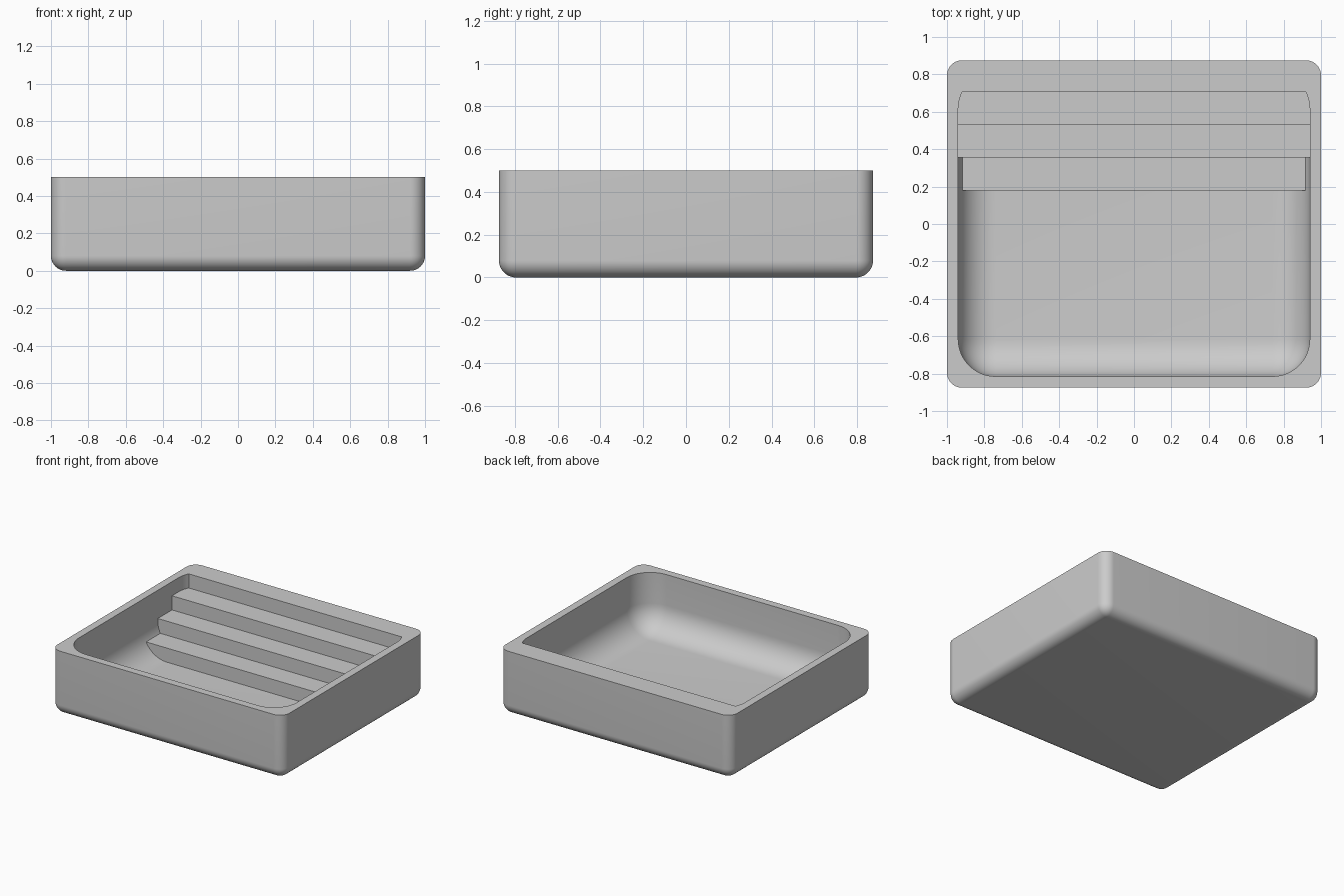
import bpy
import bmesh
import math

default_cube = bpy.data.objects.get("Cube")
if default_cube:
    bpy.data.objects.remove(default_cube, do_unlink=True)

WALL = 0.06
WIDTH, DEPTH, HEIGHT = 2.0, 1.75, 0.5

grey = bpy.data.materials.new("plain grey")
grey.use_nodes = True
colour = (0.6, 0.6, 0.6, 1)
grey.diffuse_color = colour
grey.node_tree.nodes["Principled BSDF"].inputs["Base Color"].default_value = colour


def add_object(name, bm):
    bmesh.ops.recalc_face_normals(bm, faces=bm.faces)
    mesh = bpy.data.meshes.new(name)
    bm.to_mesh(mesh)
    bm.free()
    mesh.materials.append(grey)
    obj = bpy.data.objects.new(name, mesh)
    bpy.context.collection.objects.link(obj)
    return obj


def rounded_tub(name, width, depth, bottom, top, radius):
    """Box with a flat sharp top and every other edge rounded."""
    bm = bmesh.new()
    bmesh.ops.create_cube(bm, size=1)
    for v in bm.verts:
        v.co = (v.co.x * width, v.co.y * depth, top if v.co.z > 0 else bottom)
    edges = [e for e in bm.edges if min(v.co.z for v in e.verts) < top - 0.001]
    bmesh.ops.bevel(bm, geom=edges, offset=radius, offset_type="OFFSET",
                    segments=12, profile=0.5, affect="EDGES")
    return add_object(name, bm)


def subtract(target, cutter):
    cutter.hide_render = True
    mod = target.modifiers.new("cut", "BOOLEAN")
    mod.operation = "DIFFERENCE"
    mod.solver = "EXACT"
    mod.object = cutter
    bpy.context.view_layer.objects.active = target
    bpy.ops.object.modifier_apply(modifier=mod.name)
    bpy.data.objects.remove(cutter, do_unlink=True)


# Stair block: side profile extruded across the basin
floor_z, rise, run, front_y = WALL, 0.11, 0.175, 0.18
profile = [(front_y, -0.2)]
for i in range(3):
    z = floor_z + rise * (i + 1)
    profile += [(front_y + run * i, z), (front_y + run * (i + 1), z)]
back_y = front_y + run * 3
profile += [(back_y, 0.8), (1.2, 0.8), (1.2, -0.2)]
bm = bmesh.new()
side = bm.faces.new([bm.verts.new((-1.2, y, z)) for y, z in profile])
extruded = bmesh.ops.extrude_face_region(bm, geom=[side])["geom"]
bmesh.ops.translate(bm, vec=(2.4, 0, 0),
                    verts=[g for g in extruded if isinstance(g, bmesh.types.BMVert)])
stairs = add_object("stair_cutter", bm)

# Basin hollow, leaving the stairs standing at the back
hollow = rounded_tub("hollow_cutter", WIDTH - 2 * WALL, DEPTH - 2 * WALL,
                     floor_z, HEIGHT + 0.1, 0.2)
subtract(hollow, stairs)

# Outer shell with the hollow cut out
basin = rounded_tub("stepped_basin", WIDTH, DEPTH, 0, HEIGHT, 0.08)
subtract(basin, hollow)

bpy.ops.object.select_all(action="DESELECT")
basin.select_set(True)
bpy.context.view_layer.objects.active = basin
bpy.ops.object.shade_smooth_by_angle(angle=math.radians(30))
